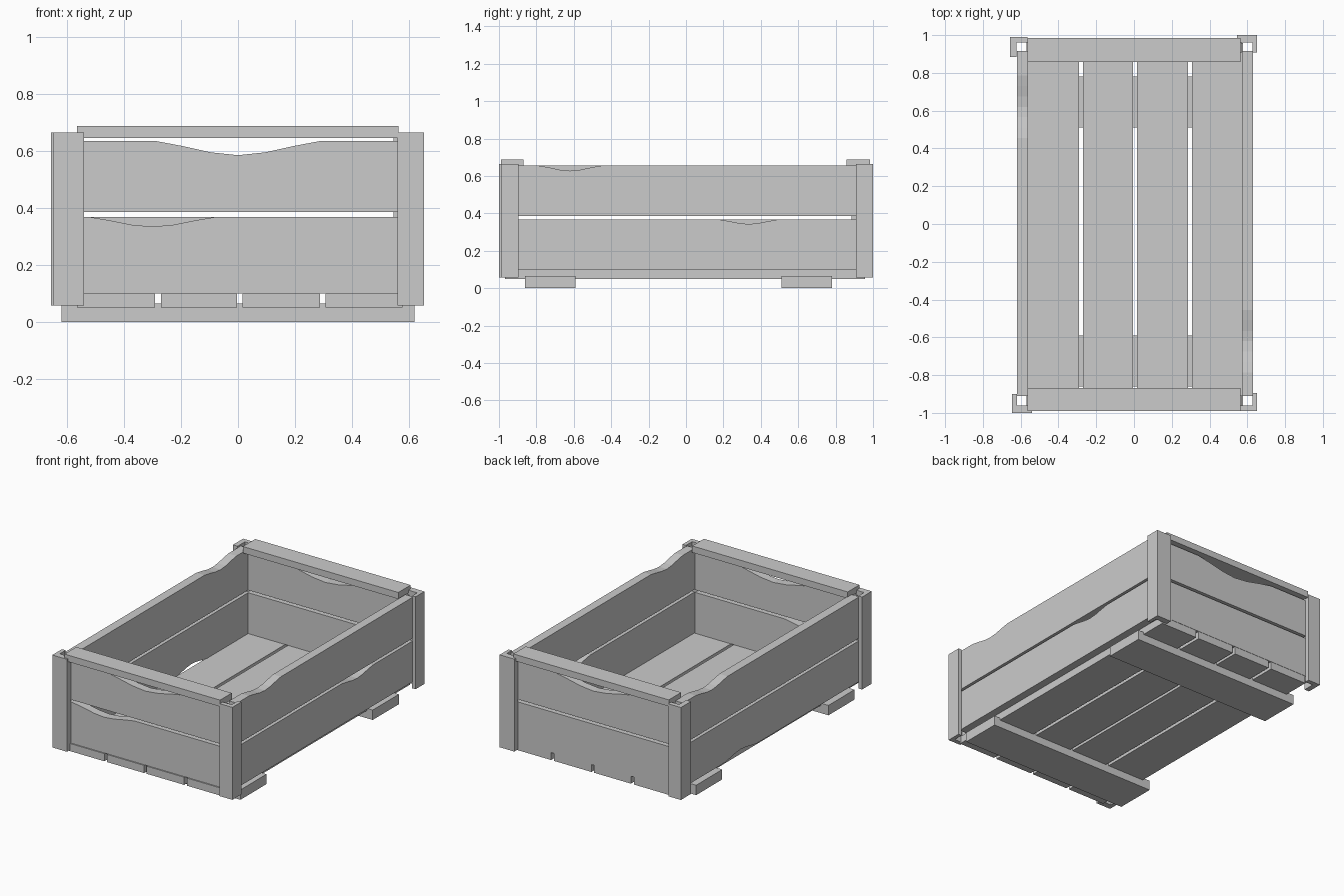
import bpy, bmesh
from mathutils import Vector

if "Cube" in bpy.data.objects:
    bpy.data.objects.remove(bpy.data.objects["Cube"])


def prism(name, pts, offset):
    """Flat outline (3D points) extruded along offset."""
    bm = bmesh.new()
    face = bm.faces.new([bm.verts.new(p) for p in pts])
    ext = bmesh.ops.extrude_face_region(bm, geom=[face])
    moved = [v for v in ext["geom"] if isinstance(v, bmesh.types.BMVert)]
    bmesh.ops.translate(bm, verts=moved, vec=Vector(offset))
    bmesh.ops.recalc_face_normals(bm, faces=bm.faces)
    me = bpy.data.meshes.new(name)
    bm.to_mesh(me)
    bm.free()
    ob = bpy.data.objects.new(name, me)
    bpy.context.collection.objects.link(ob)
    return ob


def box(name, x0, x1, y0, y1, z0, z1):
    return prism(name, [(x0, y0, z0), (x1, y0, z0), (x1, y1, z0), (x0, y1, z0)],
                 (0, 0, z1 - z0))


def worn_edge(a, b, z, dip):
    """Board edge from a to b at height z with an optional worn hollow."""
    if not dip:
        return [(a, z), (b, z)]
    c, half, depth = dip
    wave = [(-1, 0), (-.67, .36), (-.33, .8), (0, 1), (.33, .8), (.67, .36), (1, 0)]
    return [(a, z)] + [(c + half * t, z - depth * d) for t, d in wave] + [(b, z)]


def board(name, axis, a, b, t0, t1, z0, z1, top=None, bottom=None):
    """Wall board running along x or y, t0..t1 thick."""
    outline = worn_edge(a, b, z0, bottom) + worn_edge(a, b, z1, top)[::-1]
    if axis == "x":
        return prism(name, [(u, t0, z) for u, z in outline], (0, t1 - t0, 0))
    return prism(name, [(t0, u, z) for u, z in outline], (t1 - t0, 0, 0))


# floor runners
for end, y in (("front", -0.86), ("back", 0.51)):
    box(end + "_runner", -0.62, 0.62, y, y + 0.27, 0, 0.065)

# floor slats
slats = [(-0.565, -0.292), (-0.271, -0.004), (0.015, 0.287), (0.308, 0.578)]
for i, (x0, x1) in enumerate(slats):
    box(f"floor_slat_{i + 1}", x0, x1, -0.968, 0.958, 0.05, 0.10)

# end walls
board("front_lower_board", "x", -0.57, 0.57, -0.96, -0.905, 0.10, 0.368,
      top=(-0.30, 0.22, 0.034))
board("front_upper_board", "x", -0.57, 0.57, -0.96, -0.905, 0.385, 0.635,
      top=(0.0, 0.29, 0.05))
board("back_lower_board", "x", -0.57, 0.57, 0.905, 0.96, 0.10, 0.368)
board("back_upper_board", "x", -0.57, 0.57, 0.905, 0.96, 0.385, 0.635,
      top=(0.0, 0.29, 0.05))

# side walls
board("right_lower_board", "y", -0.91, 0.915, 0.573, 0.63, 0.10, 0.368,
      top=(0.335, 0.16, 0.025))
board("right_upper_board", "y", -0.91, 0.915, 0.573, 0.63, 0.385, 0.655,
      top=(-0.62, 0.165, 0.027))
board("left_lower_board", "y", -0.91, 0.915, -0.62, -0.56, 0.10, 0.368,
      bottom=(0.32, 0.16, -0.025))
board("left_upper_board", "y", -0.91, 0.915, -0.62, -0.56, 0.385, 0.655,
      top=(0.62, 0.165, 0.027))

# corner posts: L-shaped, given by outer corner, inner reach and leg thickness
corners = [("front_left", -0.647, -1.0, -0.54, -0.90, 0.027, 0.04),
           ("front_right", 0.652, -0.99, 0.56, -0.895, 0.025, 0.03),
           ("back_right", 0.652, 1.0, 0.545, 0.908, 0.024, 0.04),
           ("back_left", -0.656, 0.99, -0.565, 0.885, 0.034, 0.03)]
for name, x, y, xi, yi, tx, ty in corners:
    sx, sy = (1 if x > 0 else -1), (1 if y > 0 else -1)
    xt, yt = x - sx * tx, y - sy * ty
    prism(name + "_post", [(x, y, 0.058), (xi, y, 0.058), (xi, yt, 0.058),
                           (xt, yt, 0.058), (xt, yi, 0.058), (x, yi, 0.058)],
          (0, 0, 0.606))

# top rails across both ends
box("front_top_rail", -0.565, 0.563, -0.99, -0.868, 0.645, 0.688)
box("back_top_rail", -0.565, 0.563, 0.857, 0.985, 0.645, 0.688)
